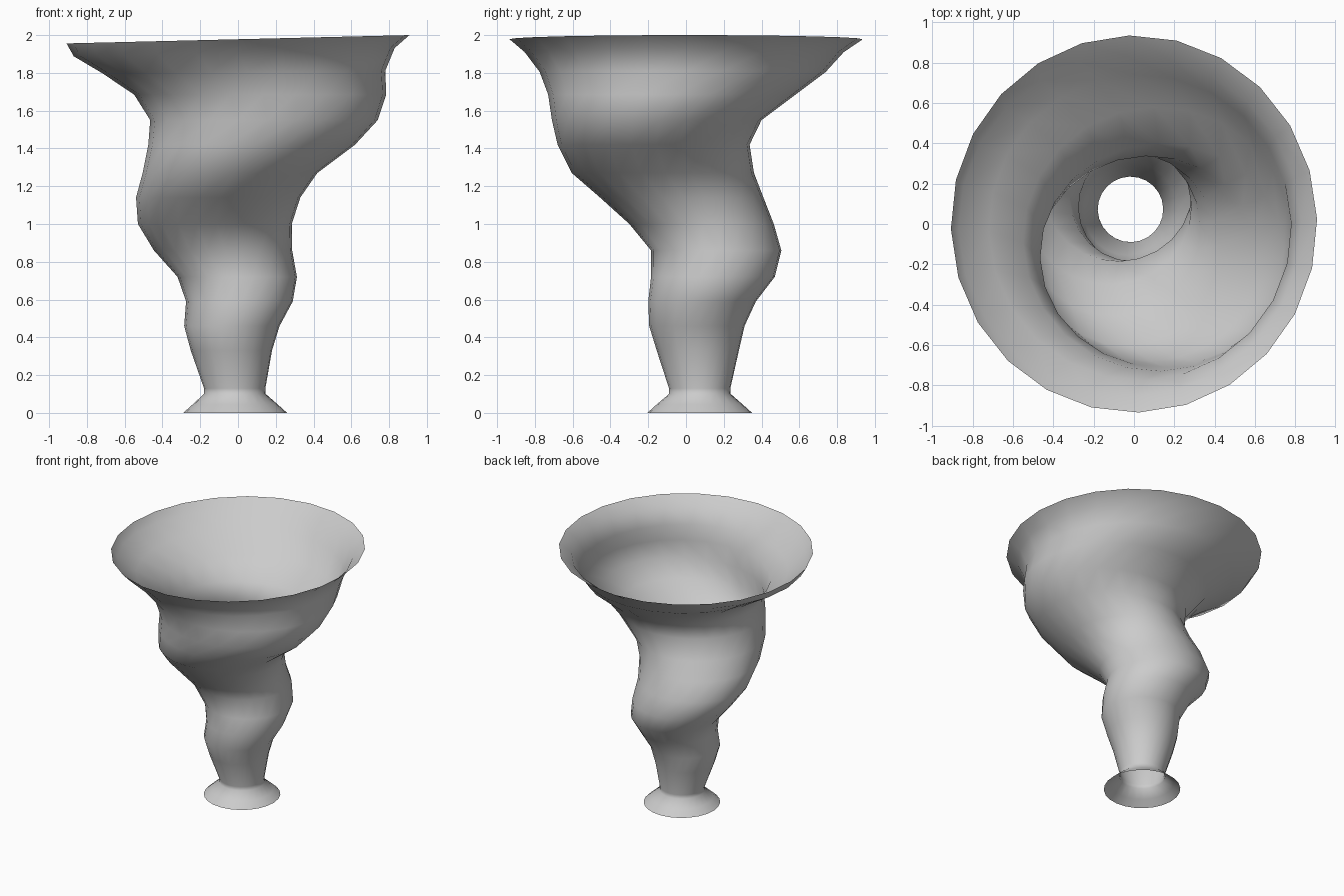
import bpy, bmesh
from math import sin, cos, tau, radians

SIDES = 24
# Ring profile of the twisting funnel: height, x min, x max, y min, y max, tilt in x
RINGS = [
    (0.00, -0.29, 0.26, -0.205, 0.35, 0),
    (0.045, -0.24, 0.21, -0.155, 0.30, 0),
    (0.10, -0.18, 0.147, -0.09, 0.237, 0),
    (0.13, -0.18, 0.145, -0.09, 0.235, 0),
    (0.33, -0.25, 0.18, -0.155, 0.28, 0),
    (0.46, -0.285, 0.22, -0.195, 0.31, 0),
    (0.59, -0.275, 0.29, -0.20, 0.37, 0),
    (0.72, -0.32, 0.312, -0.185, 0.47, 0),
    (0.86, -0.445, 0.287, -0.185, 0.505, 0),
    (1.00, -0.53, 0.285, -0.30, 0.465, 0),
    (1.14, -0.54, 0.33, -0.455, 0.41, 0),
    (1.27, -0.505, 0.42, -0.605, 0.36, 0),
    (1.42, -0.475, 0.62, -0.68, 0.337, 0),
    (1.55, -0.465, 0.74, -0.71, 0.40, 0),
    (1.685, -0.55, 0.785, -0.73, 0.58, 0),
    (1.805, -0.72, 0.78, -0.775, 0.74, 0.006),
    (1.91, -0.87, 0.83, -0.855, 0.835, 0.022),
    (1.978, -0.908, 0.908, -0.935, 0.935, 0.022),
]


def add_ring(bm, z, x0, x1, y0, y1, tilt):
    verts = []
    for i in range(SIDES):
        a = tau * i / SIDES + radians(1.5)
        verts.append(bm.verts.new(((x0 + x1) / 2 + (x1 - x0) / 2 * cos(a),
                                   (y0 + y1) / 2 + (y1 - y0) / 2 * sin(a),
                                   z + tilt * cos(a))))
    return verts


# Open funnel shell: join each ring to the next
bm = bmesh.new()
rings = [add_ring(bm, *r) for r in RINGS]
for low, high in zip(rings, rings[1:]):
    for i in range(SIDES):
        j = (i + 1) % SIDES
        bm.faces.new((low[i], low[j], high[j], high[i]))
for face in bm.faces:
    face.smooth = True
mesh = bpy.data.meshes.new("funnel_cloud")
bm.to_mesh(mesh)
bm.free()
bpy.context.collection.objects.link(bpy.data.objects.new("funnel_cloud", mesh))
